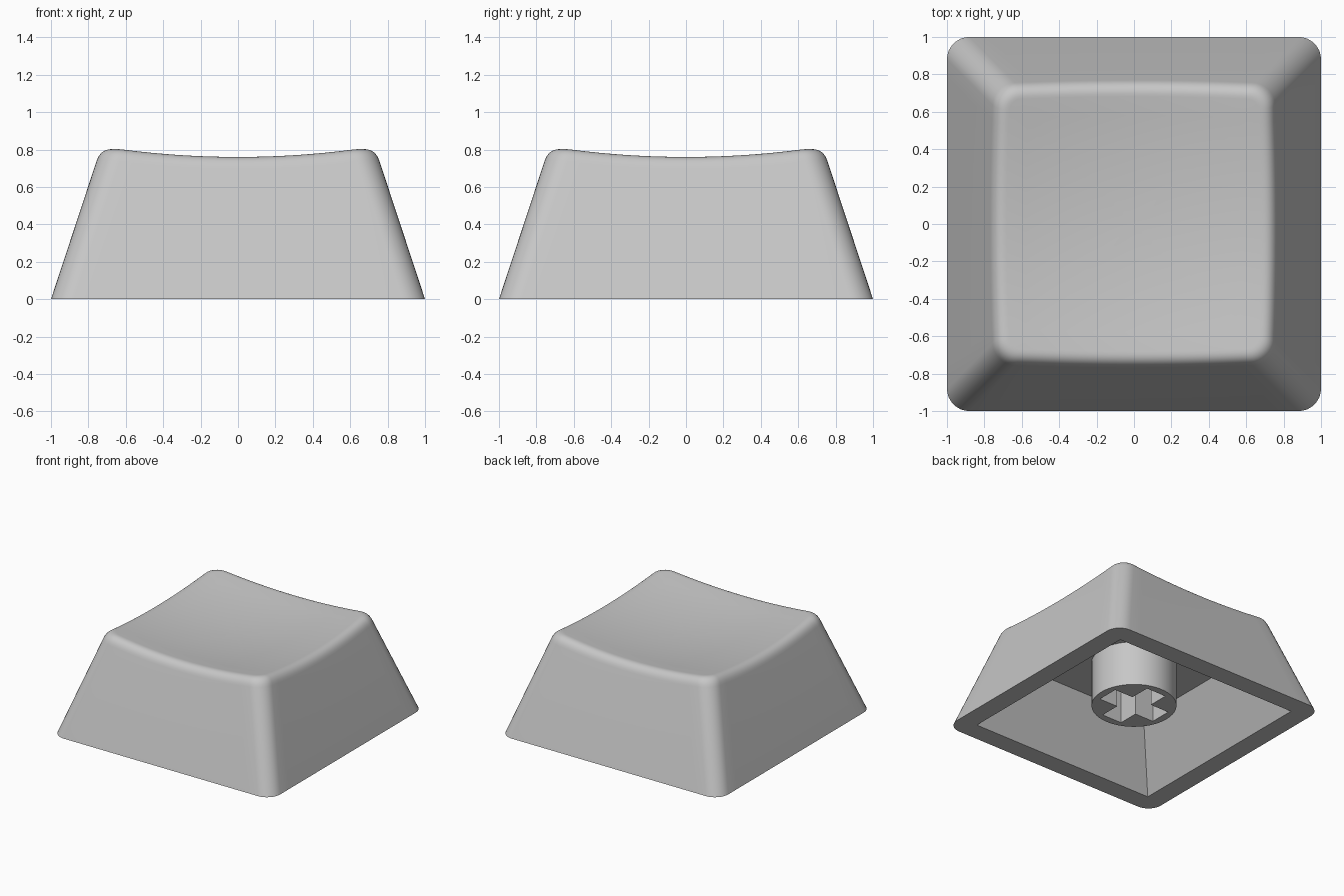
import bpy, bmesh, math
from mathutils import Vector

if "Cube" in bpy.data.objects:
    bpy.data.objects.remove(bpy.data.objects["Cube"])

grey = bpy.data.materials.new("light grey plastic")
grey.diffuse_color = (0.57, 0.57, 0.57, 1)
grey.use_nodes = True
grey.node_tree.nodes["Principled BSDF"].inputs["Base Color"].default_value = grey.diffuse_color

TAPER, RADIUS = 0.33, 0.12      # wall slope and corner rounding
CORNER, SIDE = 8, 16            # steps per corner and per side
CEILING = 0.48


def square_point(half, radius, side, step):
    """Point on a rounded square outline: a corner arc, then a straight side."""
    c = half - radius
    if step <= CORNER:
        a = math.pi / 2 * step / CORNER
        x, y = c + radius * math.cos(a), c + radius * math.sin(a)
    else:
        x, y = c - 2 * c * (step - CORNER) / SIDE, half
    for _ in range(side):
        x, y = -y, x
    return x, y


def dish(x, y):
    """Height of the scooped top."""
    return 0.708 + 0.11 * (x * x + y * y)


def column(side, step):
    """Points from the underside ceiling, round the rim, up the wall and over the top."""
    def at(half, radius, z=None):
        x, y = square_point(half, radius, side, step)
        return Vector((x, y, dish(x, y) if z is None else z))
    edge = 0.74
    for _ in range(8):          # where the tapered wall meets the dish
        edge = 1 - TAPER * at(edge, RADIUS).z
    corner = at(edge, RADIUS)
    z_low = corner.z - 0.07
    low = at(1 - TAPER * z_low, RADIUS, z_low)
    inner = at(edge - 0.065, 0.06)
    pts = [at(0.59, 0, CEILING), at(0.84, 0, 0), at(1, RADIUS, 0)]
    for i in range(9):          # rounded top edge
        t = i / 8
        pts.append(low * (1 - t) ** 2 + corner * 2 * t * (1 - t) + inner * t * t)
    for f in (0.85, 0.7, 0.55, 0.4, 0.25, 0.12):
        x, y = inner.x * f, inner.y * f
        pts.append(Vector((x, y, dish(x, y))))
    return pts


def add_object(name, bm):
    mesh = bpy.data.meshes.new(name)
    bm.to_mesh(mesh)
    bm.free()
    mesh.materials.append(grey)
    obj = bpy.data.objects.new(name, mesh)
    bpy.context.collection.objects.link(obj)
    finish(obj)


def finish(obj):
    bpy.ops.object.select_all(action='DESELECT')
    obj.select_set(True)
    bpy.context.view_layer.objects.active = obj
    bpy.ops.object.shade_smooth_by_angle(angle=math.radians(30))


# Hollow cap shell
bm = bmesh.new()
cols = [[bm.verts.new(p) for p in column(s, k)]
        for s in range(4) for k in range(CORNER + SIDE)]
for a, b in zip(cols, cols[1:] + cols[:1]):
    for i in range(len(a) - 1):
        bm.faces.new((a[i], b[i], b[i + 1], a[i + 1]))
bm.faces.new([c[0] for c in cols])
centre = bm.verts.new((0, 0, dish(0, 0)))
for a, b in zip(cols, cols[1:] + cols[:1]):
    bm.faces.new((a[-1], b[-1], centre))
bmesh.ops.remove_doubles(bm, verts=bm.verts, dist=0.0005)
bmesh.ops.recalc_face_normals(bm, faces=bm.faces)
add_object("cap_shell", bm)

# Round mounting stem with a cross-shaped socket
L, W = 0.26, 0.09
cross = []
for s in range(4):
    for x, y in ((L, -W), (L, W), (W, W)):
        for _ in range(s):
            x, y = -y, x
        cross.append((x, y))
circle = [(0.32 * math.cos(math.tau * i / 48), 0.32 * math.sin(math.tau * i / 48))
          for i in range(48)]
bottom, top = 0.11, CEILING + 0.01
bm = bmesh.new()
rim = []
for loop in (circle, cross):
    lo = [bm.verts.new((x, y, bottom)) for x, y in loop]
    hi = [bm.verts.new((x, y, top)) for x, y in loop]
    n = len(loop)
    for i in range(n):
        j = (i + 1) % n
        quad = (lo[i], lo[j], hi[j], hi[i])
        bm.faces.new(quad if loop is circle else quad[::-1])
        rim.append(bm.edges.get((lo[i], lo[j])))
fill = bmesh.ops.triangle_fill(bm, edges=rim, use_beauty=True, normal=(0, 0, -1))
for f in fill["geom"]:
    if isinstance(f, bmesh.types.BMFace):
        f.normal_update()
        if f.normal.z > 0:
            f.normal_flip()
add_object("mounting_stem", bm)
